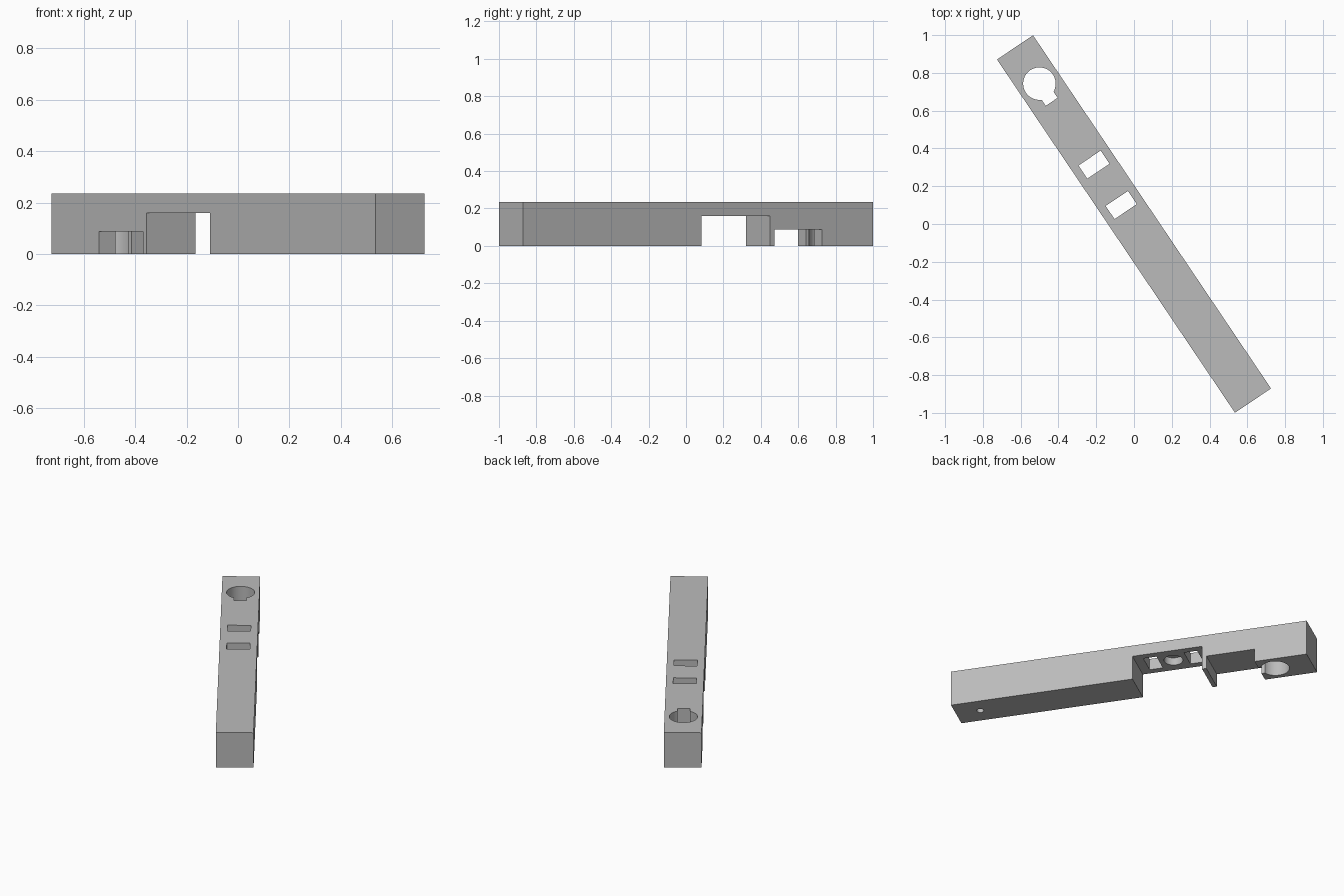
import bpy
import math
from mathutils import Matrix

cube = bpy.data.objects.get("Cube")
if cube:
    bpy.data.objects.remove(cube, do_unlink=True)

LENGTH, WIDTH, HEIGHT = 2.255, 0.23, 0.235

grey = bpy.data.materials.new("plain grey")
grey.use_nodes = True
grey.diffuse_color = (0.5, 0.5, 0.5, 1)
grey.node_tree.nodes["Principled BSDF"].inputs["Base Color"].default_value = (0.5, 0.5, 0.5, 1)


def box(name, x0, x1, width, z0, z1):
    """Box centred across the bar, given by its extent along it and in height."""
    bpy.ops.mesh.primitive_cube_add(size=1)
    obj = bpy.context.object
    obj.name = name
    obj.data.transform(Matrix.Translation(((x0 + x1) / 2, 0, (z0 + z1) / 2))
                       @ Matrix.Diagonal((x1 - x0, width, z1 - z0, 1)))
    obj.data.materials.append(grey)
    return obj


def cylinder(name, x, radius, z0, z1):
    bpy.ops.mesh.primitive_cylinder_add(vertices=64, radius=radius, depth=z1 - z0)
    obj = bpy.context.object
    obj.name = name
    obj.data.transform(Matrix.Translation((x, 0, (z0 + z1) / 2)))
    obj.data.materials.append(grey)
    return obj


# Straight bar, built along x
bar = box("bar", -LENGTH / 2, LENGTH / 2, WIDTH, 0, HEIGHT)

BELOW, ABOVE = -0.1, HEIGHT + 0.1
cutters = [
    # Deep and shallow notches under the bar, with a thin wall between
    box("deep_notch", -0.465, -0.023, 0.5, BELOW, 0.16),
    box("shallow_notch", -0.798, -0.492, 0.5, BELOW, 0.087),
    # Keyhole
    cylinder("keyhole_round", -0.896, 0.086, BELOW, ABOVE),
    box("keyhole_slot", -0.896, -0.78, 0.076, BELOW, ABOVE),
    # Two rectangular windows above the deep notch
    box("window_back", -0.421, -0.337, 0.142, 0.1, ABOVE),
    box("window_front", -0.163, -0.079, 0.142, 0.1, ABOVE),
    # Blind holes on the underside
    cylinder("round_pocket", -0.25, 0.058, 0.1, 0.21),
    cylinder("pin_hole", 0.975, 0.022, BELOW, 0.15),
]

for cutter in cutters:
    cutter.hide_render = True
    mod = bar.modifiers.new(cutter.name, "BOOLEAN")
    mod.operation = "DIFFERENCE"
    mod.solver = "EXACT"
    mod.object = cutter

bpy.ops.object.select_all(action="DESELECT")
bar.select_set(True)
bpy.context.view_layer.objects.active = bar
for cutter in cutters:
    bpy.ops.object.modifier_apply(modifier=cutter.name)
for cutter in cutters:
    bpy.data.objects.remove(cutter, do_unlink=True)

# Turn the bar to its diagonal position and smooth the round holes
bar.data.transform(Matrix.Rotation(math.atan2(-1.87, 1.26), 4, "Z"))
bpy.ops.object.shade_smooth_by_angle(angle=math.radians(30))
